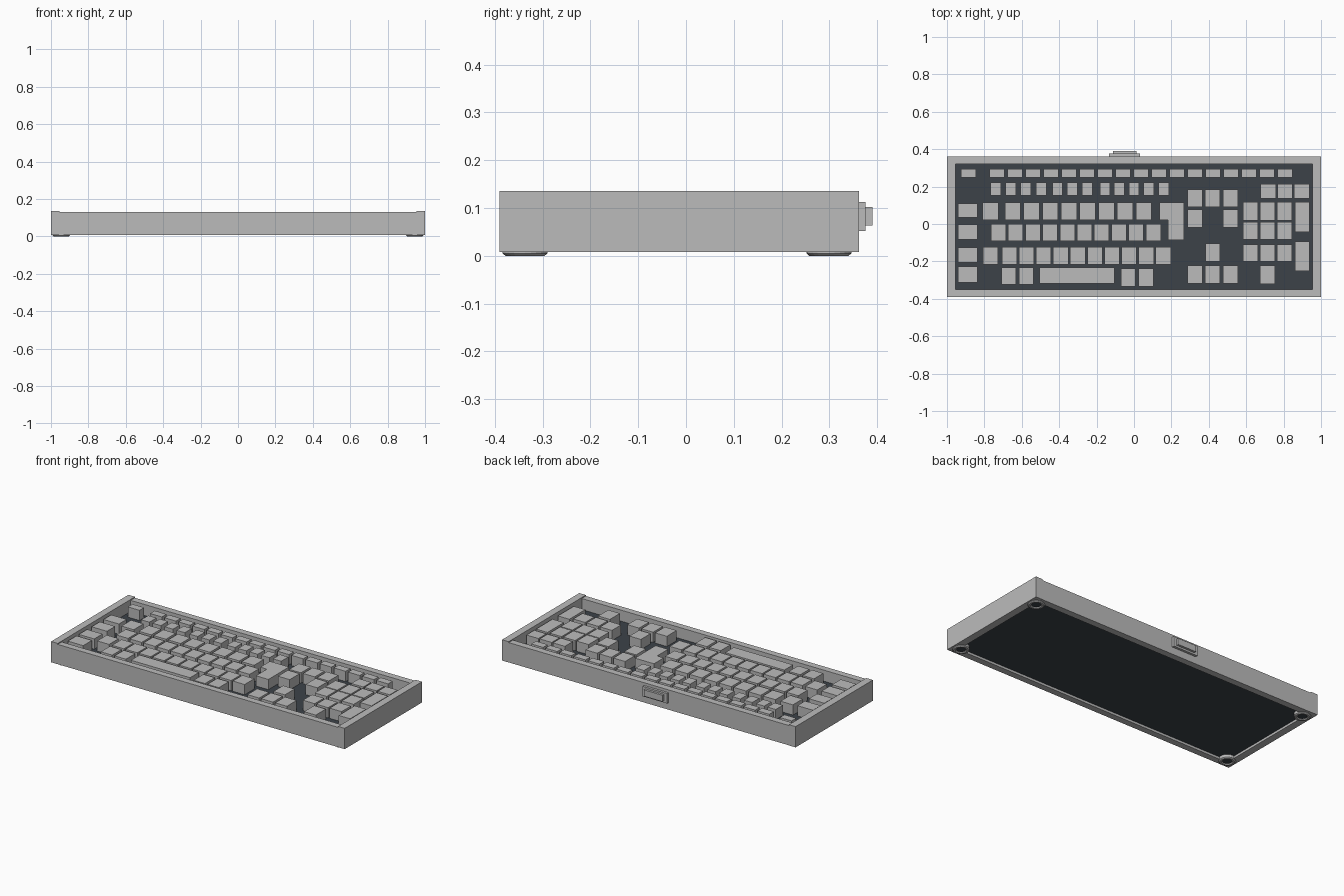
import bpy, bmesh, math
from mathutils import Matrix, Vector

if "Cube" in bpy.data.objects:
    bpy.data.objects.remove(bpy.data.objects["Cube"])


def material(name, rgb):
    m = bpy.data.materials.new(name)
    m.diffuse_color = (*rgb, 1)
    m.use_nodes = True
    m.node_tree.nodes["Principled BSDF"].inputs["Base Color"].default_value = m.diffuse_color
    return m


GREY = material("light grey", (0.5, 0.5, 0.5))
DARK = material("dark slate", (0.045, 0.055, 0.066))


def finish(name, bm, mat):
    bmesh.ops.recalc_face_normals(bm, faces=bm.faces)
    me = bpy.data.meshes.new(name)
    bm.to_mesh(me)
    bm.free()
    me.materials.append(mat)
    ob = bpy.data.objects.new(name, me)
    bpy.context.collection.objects.link(ob)
    return ob


def add_box(bm, x0, x1, y0, y1, z0, z1):
    mat = Matrix.LocRotScale(Vector(((x0 + x1) / 2, (y0 + y1) / 2, (z0 + z1) / 2)), None,
                             Vector((x1 - x0, y1 - y0, z1 - z0)))
    bmesh.ops.create_cube(bm, size=1, matrix=mat)


def box(name, mat, *dims):
    bm = bmesh.new()
    add_box(bm, *dims)
    return finish(name, bm, mat)


# Case walls: side walls are slightly taller than front and back
box("left_wall", GREY, -1, -0.955, -0.39, 0.362, 0.008, 0.136)
box("right_wall", GREY, 0.955, 1, -0.39, 0.362, 0.008, 0.136)
box("front_wall", GREY, -0.955, 0.955, -0.39, -0.35, 0.008, 0.13)
box("back_wall", GREY, -0.955, 0.955, 0.32, 0.361, 0.008, 0.13)

# Dark plate under the keys, closing the bottom too
box("key_plate", DARK, -0.955, 0.955, -0.35, 0.32, 0.022, 0.062)

# Stepped cable socket on the back
box("socket_base", GREY, -0.134, 0.032, 0.36, 0.376, 0.052, 0.113)
box("socket_tip", GREY, -0.112, 0.014, 0.376, 0.39, 0.063, 0.102)

# Keys
Z0, Z1 = 0.06, 0.125


def key_row(name, centres, width, y0, y1):
    bm = bmesh.new()
    for c in centres:
        add_box(bm, c - width / 2, c + width / 2, y0, y1, Z0, Z1)
    return finish(name, bm, GREY)


def spaced(first, pitch, count):
    return [first + pitch * i for i in range(count)]


key_row("function_keys", [-0.885] + spaced(-0.733, 0.0963, 17), 0.08, 0.249, 0.294)
key_row("number_keys", [-0.738, -0.66, -0.578, -0.497, -0.409, -0.329, -0.249,
                        -0.155, -0.078, 0, 0.08, 0.16], 0.056, 0.152, 0.221)
key_row("upper_letter_keys", [-0.767] + spaced(-0.648, 0.1, 8), 0.085, 0.021, 0.116)
key_row("middle_letter_keys", spaced(-0.7246, 0.092, 10), 0.08, -0.091, 0.0)
key_row("lower_letter_keys", [-0.767] + spaced(-0.666, 0.0914, 10), 0.081, -0.217, -0.123)
key_row("bottom_left_keys", [-0.67, -0.576], 0.078, -0.323, -0.233)
key_row("bottom_right_keys", [-0.03, 0.064], 0.078, -0.333, -0.238)
key_row("space_bar", [-0.305], 0.403, -0.318, -0.233)

# Wide modifier keys down the left side
for i, (a, b) in enumerate([(0.035, 0.11), (-0.082, -0.002), (-0.205, -0.125), (-0.313, -0.228)]):
    key_row(f"side_key_{i + 1}", [-0.888], 0.105, a, b)

# L-shaped enter key, extruded from its outline
bm = bmesh.new()
outline = [(0.137, 0.021), (0.182, 0.021), (0.182, -0.086), (0.267, -0.086), (0.267, 0.116), (0.137, 0.116)]
face = bm.faces.new([bm.verts.new((x, y, Z0)) for x, y in outline])
ext = bmesh.ops.extrude_face_region(bm, geom=[face])
bmesh.ops.translate(bm, vec=(0, 0, Z1 - Z0),
                    verts=[v for v in ext["geom"] if isinstance(v, bmesh.types.BMVert)])
finish("enter_key", bm, GREY)

# Navigation and arrow keys
NAV = [0.326, 0.42, 0.515]
key_row("navigation_keys_upper", NAV, 0.08, 0.09, 0.184)
key_row("navigation_keys_lower", [NAV[0], NAV[2]], 0.08, -0.02, 0.077)
key_row("arrow_up_key", [NAV[1]], 0.078, -0.2, -0.105)
key_row("arrow_keys", NAV, 0.08, -0.317, -0.222)

# Number pad
PAD = [0.622, 0.714, 0.805]
key_row("pad_keys_top", [0.717, 0.807, 0.897], 0.082, 0.136, 0.213)
for i, (a, b) in enumerate([(0.019, 0.118), (-0.083, 0.012), (-0.2, -0.11)]):
    key_row(f"pad_keys_{i + 1}", PAD, 0.081, a, b)
key_row("pad_key_bottom", [PAD[1]], 0.08, -0.32, -0.222)
key_row("pad_plus_key", [0.9], 0.078, -0.042, 0.118)
key_row("pad_enter_key", [0.9], 0.078, -0.25, -0.094)

# Ring feet, revolved from a tapered cross-section, with a dark pad inside
PROFILE = [(0.047, 0.022), (0.047, 0.005), (0.041, 0.0), (0.031, 0.0), (0.026, 0.005), (0.026, 0.022)]
N = 24
for sx, side in ((-1, "left"), (1, "right")):
    for cy, end in ((-0.337, "front"), (0.299, "back")):
        bm = bmesh.new()
        rings = []
        for k in range(N):
            a = 2 * math.pi * k / N
            rings.append([bm.verts.new((sx * 0.945 + r * math.cos(a), cy + r * math.sin(a), z))
                          for r, z in PROFILE])
        for k in range(N):
            p, q = rings[k], rings[(k + 1) % N]
            for j in range(len(PROFILE)):
                m = (j + 1) % len(PROFILE)
                bm.faces.new((p[j], q[j], q[m], p[m]))
        finish(f"{end}_{side}_foot", bm, GREY)
        bm = bmesh.new()
        bmesh.ops.create_cone(bm, cap_ends=True, segments=N, radius1=0.027, radius2=0.027, depth=0.016,
                              matrix=Matrix.Translation((sx * 0.945, cy, 0.014)))
        finish(f"{end}_{side}_foot_pad", bm, DARK)
